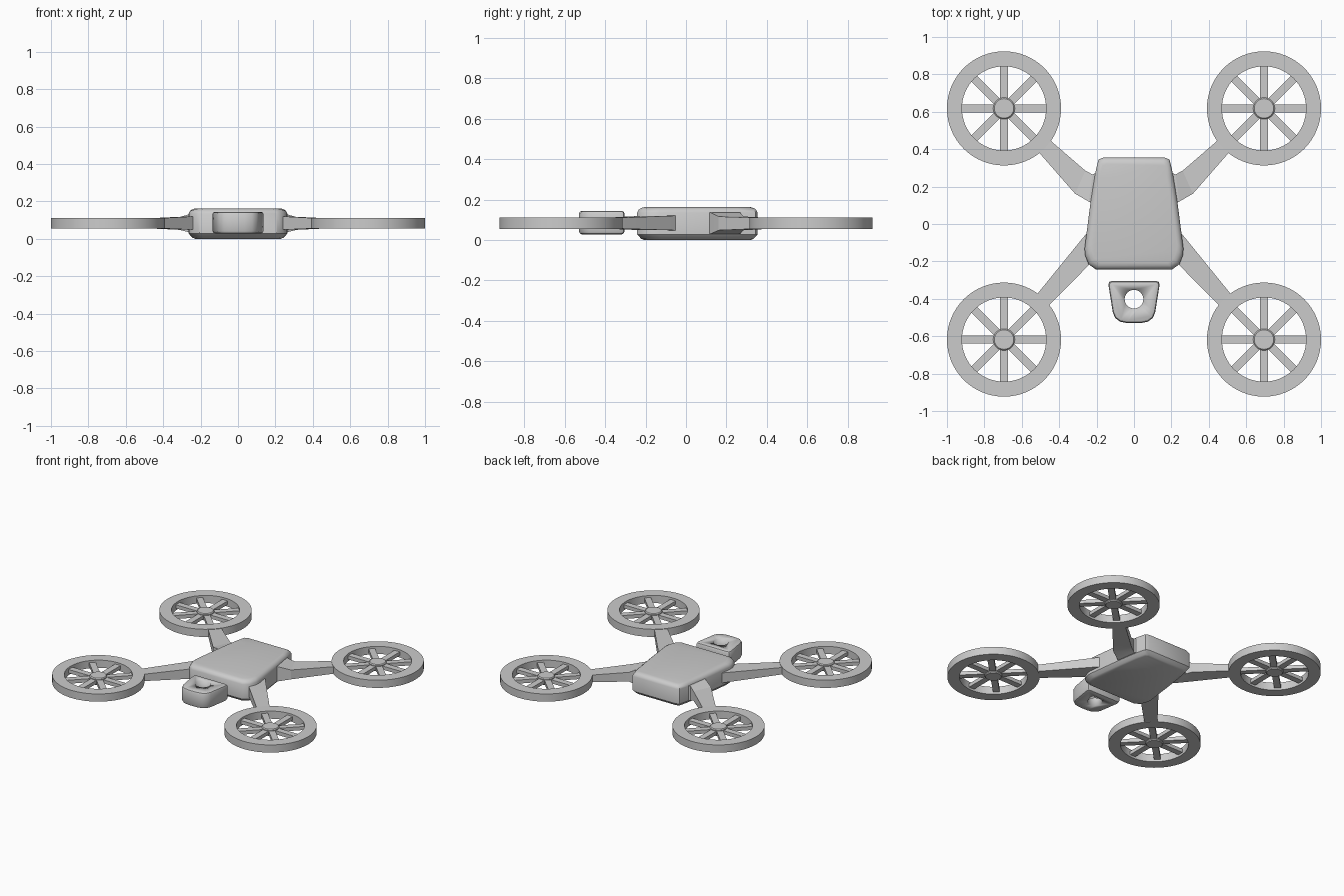
import bpy, bmesh, math
from mathutils import Matrix, Vector

if "Cube" in bpy.data.objects:
    bpy.data.objects.remove(bpy.data.objects["Cube"])


def finish(bm, name, angle=30):
    bmesh.ops.recalc_face_normals(bm, faces=bm.faces)
    me = bpy.data.meshes.new(name)
    bm.to_mesh(me)
    bm.free()
    ob = bpy.data.objects.new(name, me)
    bpy.context.collection.objects.link(ob)
    bpy.ops.object.select_all(action='DESELECT')
    ob.select_set(True)
    bpy.context.view_layer.objects.active = ob
    bpy.ops.object.shade_smooth_by_angle(angle=math.radians(angle))
    return ob


def loft(bm, loops, cap=True):
    rings = [[bm.verts.new(p) for p in loop] for loop in loops]
    n = len(rings[0])
    for a, b in zip(rings, rings[1:]):
        for i in range(n):
            bm.faces.new((a[i], a[(i + 1) % n], b[(i + 1) % n], b[i]))
    if cap:
        bm.faces.new(rings[0])
        bm.faces.new(rings[-1])
    return rings


def mirrored(half):
    return half + [(-x, y) for x, y in reversed(half) if x > 0]


def slab(bm, half, layers):
    """Stack an outline at several heights, each pulled in by an inset."""
    pts = mirrored(half)
    mx = max(x for x, y in pts)
    lo, hi = min(y for x, y in pts), max(y for x, y in pts)
    cy, hy = (lo + hi) / 2, (hi - lo) / 2
    loft(bm, [[(x * (1 - d / mx), cy + (y - cy) * (1 - d / hy), z) for x, y in pts]
              for z, d in layers])


def circle(r, z, n=64):
    return [(r * math.cos(2 * math.pi * i / n), r * math.sin(2 * math.pi * i / n), z)
            for i in range(n)]


# Tapered central body with softened rims
bm = bmesh.new()
slab(bm, [(0.165, 0.355), (0.19, 0.345), (0.208, 0.27), (0.232, 0.12), (0.264, -0.13),
          (0.262, -0.165), (0.243, -0.215), (0.205, -0.242)],
     [(0, 0.034), (0.006, 0.02), (0.028, 0), (0.135, 0), (0.15, 0.008), (0.158, 0.02), (0.162, 0.034)])
finish(bm, "body", 35)

# Camera block with a through hole
bm = bmesh.new()
slab(bm, [(0.118, -0.304), (0.132, -0.309), (0.137, -0.325), (0.113, -0.475), (0.1, -0.503),
          (0.075, -0.522), (0.035, -0.53)],
     [(0.028, 0.014), (0.032, 0.005), (0.042, 0), (0.13, 0), (0.14, 0.005), (0.144, 0.014)])
camera = finish(bm, "camera_block", 35)
bm = bmesh.new()
bmesh.ops.create_cone(bm, cap_ends=True, segments=32, radius1=0.05, radius2=0.05, depth=0.4,
                      matrix=Matrix.Translation((0, -0.402, 0.08)))
cutter = finish(bm, "hole_cutter")
cutter.hide_render = True
mod = camera.modifiers.new("hole", 'BOOLEAN')
mod.operation, mod.object, mod.solver = 'DIFFERENCE', cutter, 'EXACT'
bpy.context.view_layer.objects.active = camera
bpy.ops.object.modifier_apply(modifier=mod.name)
bpy.data.objects.remove(cutter)

# Arm cross-sections: outer point, inner point, bottom z, top z
back = [((0.16, 0.29), (0.16, 0.08), 0.03, 0.136),
        ((0.222, 0.265), (0.242, 0.12), 0.03, 0.136),
        ((0.26, 0.285), (0.315, 0.162), 0.048, 0.116),
        ((0.465, 0.462), (0.528, 0.405), 0.058, 0.107)]
front = [((0.20, 0.0), (0.16, -0.17), 0.045, 0.122),
         ((0.262, -0.06), (0.232, -0.21), 0.048, 0.12),
         ((0.53, -0.39), (0.466, -0.447), 0.058, 0.107)]
for label, sections in (("back", back), ("front", front)):
    for side, s in (("right", 1), ("left", -1)):
        bm = bmesh.new()
        loft(bm, [[(s * a[0], a[1], z0), (s * b[0], b[1], z0),
                   (s * b[0], b[1], z1), (s * a[0], a[1], z1)] for a, b, z0, z1 in sections])
        finish(bm, f"{label}_{side}_arm", 15)


# Guard ring, spokes and hub of each rotor
def rotor(name, cx, cy):
    shift = Vector((cx, cy, 0))
    bm = bmesh.new()
    ri, ro, z0, z1 = 0.225, 0.305, 0.055, 0.111
    loft(bm, [circle(ri, z0), circle(ro, z0), circle(ro, z1), circle(ri, z1), circle(ri, z0)], cap=False)
    bmesh.ops.remove_doubles(bm, verts=bm.verts, dist=1e-5)
    bmesh.ops.translate(bm, verts=bm.verts, vec=shift)
    finish(bm, name + "_guard_ring")

    bm = bmesh.new()
    for i in range(8):
        m = (Matrix.Translation(shift) @ Matrix.Rotation(i * math.pi / 4, 4, 'Z')
             @ Matrix.Translation((0.135, 0, 0.083)) @ Matrix.Diagonal((0.19, 0.044, 0.026, 1)))
        bmesh.ops.create_cube(bm, size=1, matrix=m)
    finish(bm, name + "_spokes")

    bm = bmesh.new()
    loft(bm, [circle(r, z, 32) for r, z in
              ((0.052, 0.058), (0.058, 0.064), (0.058, 0.102), (0.052, 0.108))])
    bmesh.ops.translate(bm, verts=bm.verts, vec=shift)
    finish(bm, name + "_hub")


for label, y in (("back", 0.618), ("front", -0.618)):
    for side, s in (("right", 1), ("left", -1)):
        rotor(f"{label}_{side}", s * 0.695, y)
